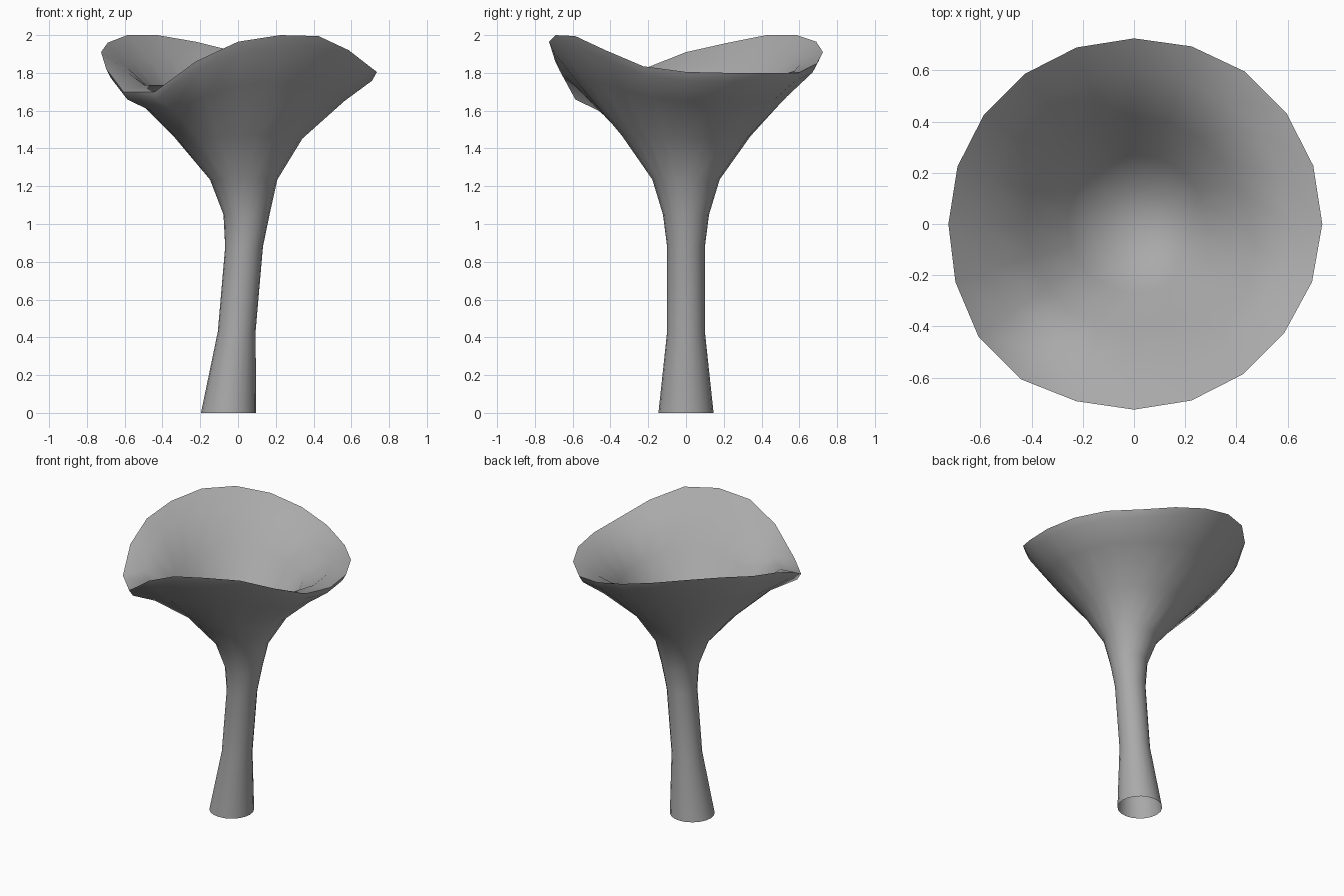
import bpy
import bmesh
from math import cos, sin, tau

cube = bpy.data.objects.get("Cube")
if cube:
    bpy.data.objects.remove(cube, do_unlink=True)

SIDES = 20
# Wavy rim heights, counter-clockwise from +x
RIM = [1.805, 1.80, 1.80, 1.80, 1.85, 1.91, 1.965, 2.0, 2.0, 1.96,
       1.91, 1.82, 1.70, 1.70, 1.86, 1.965, 2.0, 1.995, 1.92, 1.835]

grey = bpy.data.materials.new("Plain Grey")
grey.use_nodes = True
colour = (0.4, 0.4, 0.4, 1)
grey.diffuse_color = colour
grey.node_tree.nodes["Principled BSDF"].inputs["Base Color"].default_value = colour


def ring(bm, cx, radius, height, wave=0.0):
    """One ring; wave is how strongly it follows the rim, which spreads where it droops."""
    verts = []
    for i, rim in enumerate(RIM):
        angle = tau * i / SIDES
        r = radius + 0.14 * wave * max(0, 1.88 - rim)
        verts.append(bm.verts.new((cx + r * cos(angle), r * sin(angle),
                                   height + wave * (rim - 1.88))))
    return verts


def lofted(name, rings, tip=None):
    bm = bmesh.new()
    loops = [ring(bm, *r) for r in rings]
    for low, high in zip(loops, loops[1:]):
        for i in range(SIDES):
            j = (i + 1) % SIDES
            bm.faces.new((low[i], low[j], high[j], high[i]))
    if tip:
        centre = bm.verts.new(tip)
        for i in range(SIDES):
            bm.faces.new((loops[-1][i], loops[-1][(i + 1) % SIDES], centre))
    mesh = bpy.data.meshes.new(name)
    bm.to_mesh(mesh)
    bm.free()
    mesh.materials.append(grey)
    mesh.shade_smooth()
    obj = bpy.data.objects.new(name, mesh)
    bpy.context.collection.objects.link(obj)


# Leaning stem flaring into the underside of the cap
lofted("stem_and_cap_underside", [
    (-0.05, 0.146, 0), (-0.007, 0.1, 0.43), (0.032, 0.1, 0.88),
    (0.045, 0.122, 1.05), (0.03, 0.178, 1.235), (0.0, 0.34, 1.46, 0.1),
    (0.0, 0.56, 1.69, 0.5), (0.0, 0.7, 1.83, 0.95), (0.0, 0.725, 1.88, 1.0)])

# Upper surface of the funnel cap, down to its rounded hollow
lofted("cap_hollow", [
    (0.0, 0.725, 1.88, 1.0), (0.0, 0.6, 1.825, 0.5), (0.0, 0.42, 1.67, 0.2),
    (0.01, 0.27, 1.45), (0.02, 0.14, 1.34)], tip=(0.025, 0, 1.31))
